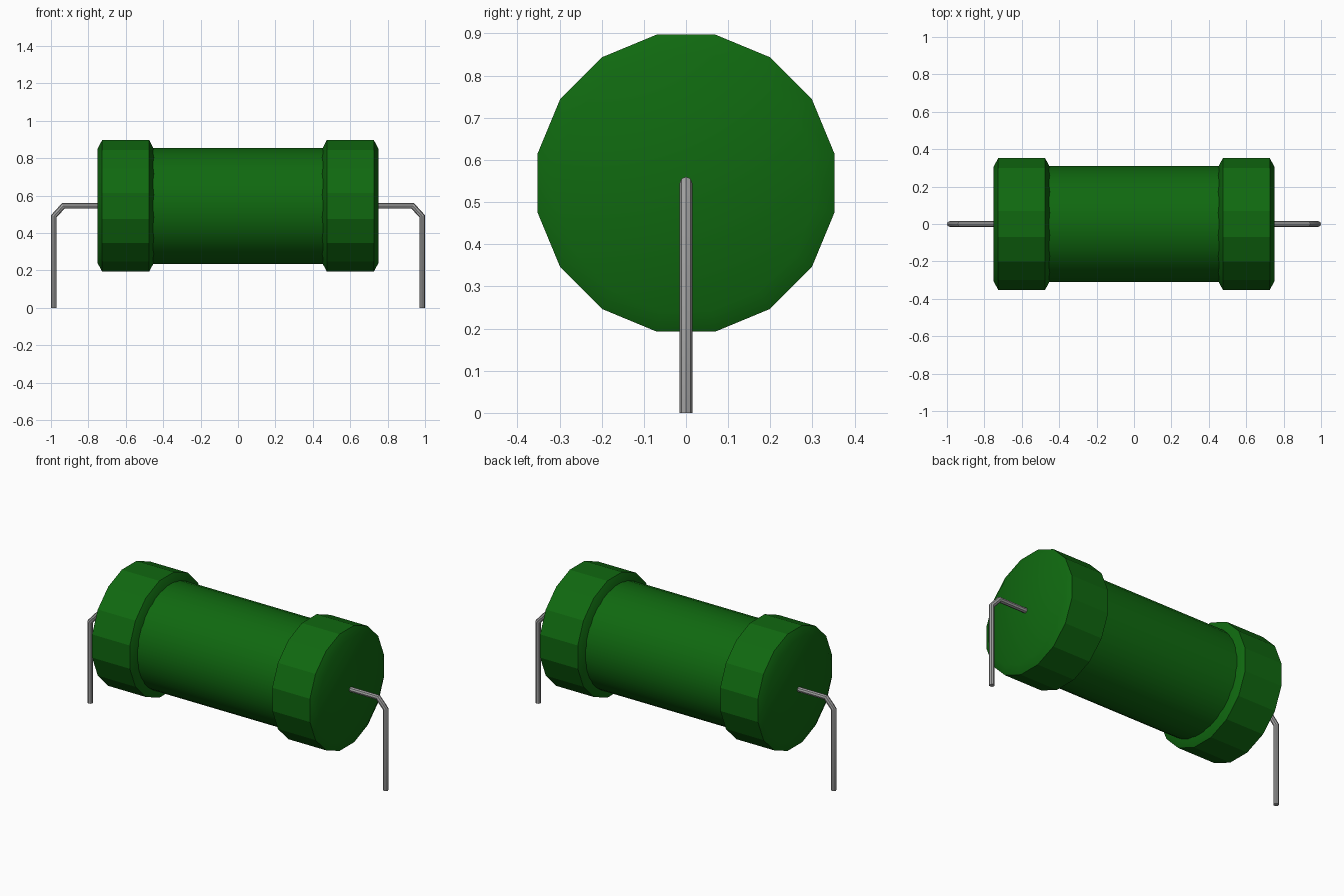
import bpy, bmesh, math
from mathutils import Vector

cube = bpy.data.objects.get("Cube")
if cube:
    bpy.data.objects.remove(cube)

AXIS_Z = 0.545


def material(name, rgb, rough):
    m = bpy.data.materials.new(name)
    m.use_nodes = True
    m.diffuse_color = (*rgb, 1)
    bsdf = m.node_tree.nodes["Principled BSDF"]
    bsdf.inputs["Base Color"].default_value = (*rgb, 1)
    bsdf.inputs["Roughness"].default_value = rough
    return m


green = material("body green", (0.005, 0.14, 0.005), 0.5)
grey = material("wire grey", (0.36, 0.36, 0.36), 0.4)


def build(name, rings, mat, flat_bands=()):
    """Skin a list of vertex rings and close both ends."""
    bm = bmesh.new()
    loops = [[bm.verts.new(p) for p in ring] for ring in rings]
    n = len(loops[0])
    for b, (r0, r1) in enumerate(zip(loops, loops[1:])):
        for i in range(n):
            j = (i + 1) % n
            f = bm.faces.new((r0[i], r0[j], r1[j], r1[i]))
            f.smooth = b not in flat_bands
    for end in (loops[0], loops[-1]):
        bm.faces.new(end).smooth = True
    bmesh.ops.recalc_face_normals(bm, faces=bm.faces)
    for e in bm.edges:
        if e.calc_face_angle(0) > math.radians(40):
            e.smooth = False
    me = bpy.data.meshes.new(name)
    bm.to_mesh(me)
    bm.free()
    me.materials.append(mat)
    ob = bpy.data.objects.new(name, me)
    bpy.context.collection.objects.link(ob)
    return ob


def lathe(profile, sides):
    """Rings around the x axis from (x, distance to flat) pairs."""
    k = 1 / math.cos(math.pi / sides)
    angles = [2 * math.pi * (i + 0.5) / sides for i in range(sides)]
    return [[(x, r * k * math.cos(a), AXIS_Z + r * k * math.sin(a)) for a in angles]
            for x, r in profile]


def wire(path, radius, sides=8):
    """Mitred rings along a path in the xz plane."""
    pts = [Vector((x, 0, z)) for x, z in path]
    rings = []
    for i, p in enumerate(pts):
        d0 = (p - pts[max(i - 1, 0)]).normalized()
        d1 = (pts[min(i + 1, len(pts) - 1)] - p).normalized()
        t = (d0 + d1).normalized()
        side = Vector((0, 1, 0))
        stretch = 1 / max(t.dot(d1), t.dot(d0))
        normal = t.cross(side) * stretch
        rings.append([p + radius * (math.cos(a) * side + math.sin(a) * normal)
                      for a in (2 * math.pi * k / sides for k in range(sides))])
    return rings


# Central cylinder
build("body", lathe([(-0.46, 0.31), (0.46, 0.31)], 32), green)

# Chamfered sixteen-sided end caps and bent leads, one pair per side
for s, label in ((1, "left"), (-1, "right")):
    cap = [(0.45, 0.304), (0.475, 0.352), (0.726, 0.352), (0.752, 0.304)]
    build(label + "_end_cap", lathe([(s * x, r) for x, r in cap], 16), green, flat_bands=(1,))
    lead = [(0.74, AXIS_Z), (0.934, AXIS_Z), (0.985, 0.489), (0.985, 0)]
    build(label + "_lead", wire([(s * x, z) for x, z in lead], 0.015), grey)
